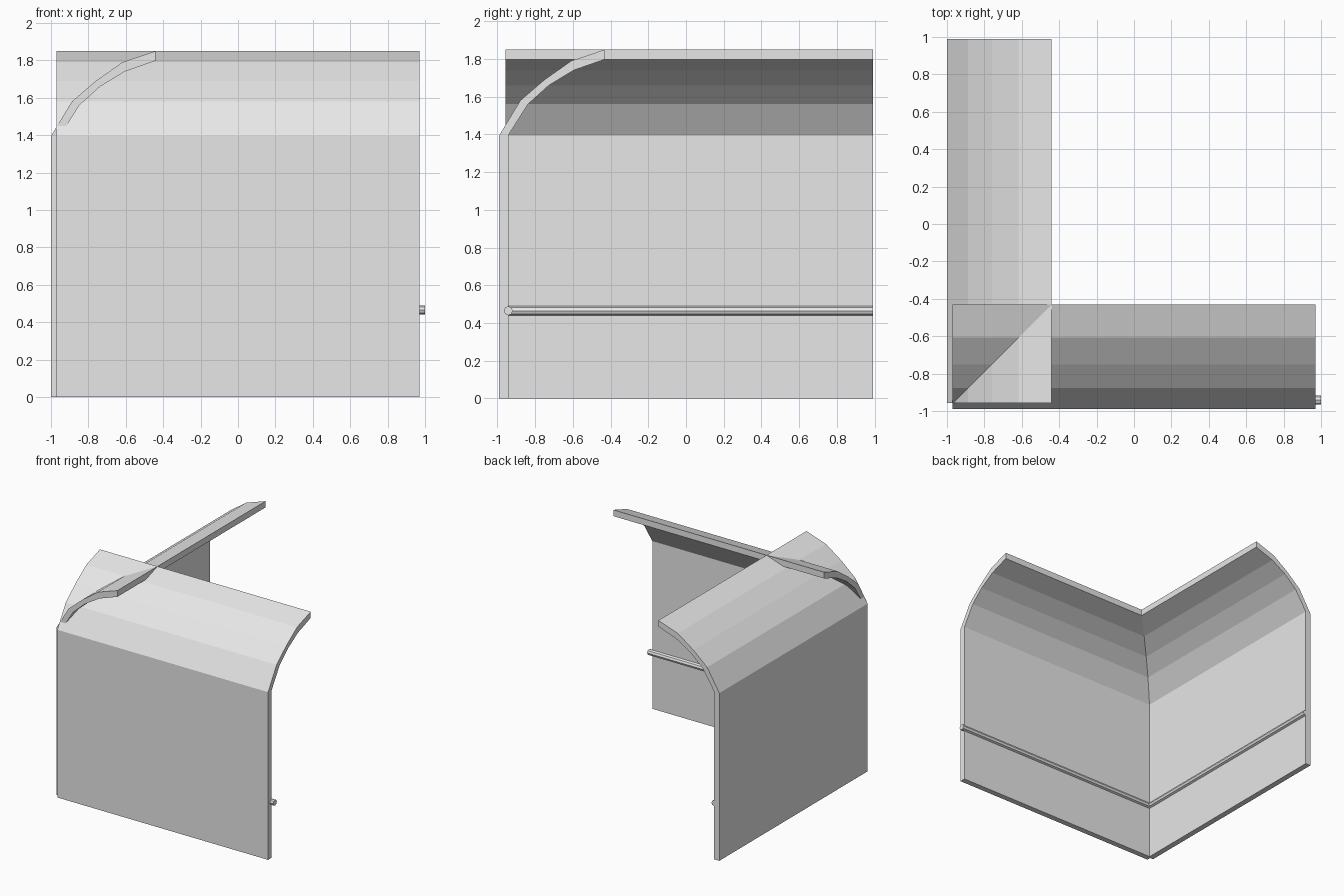
import bpy
import bmesh
from mathutils import Matrix, Vector

cube = bpy.data.objects.get("Cube")
if cube:
    bpy.data.objects.remove(cube, do_unlink=True)

grey = bpy.data.materials.new("light_grey")
grey.use_nodes = True
colour = (0.8, 0.8, 0.8, 1)
grey.diffuse_color = colour
grey.node_tree.nodes["Principled BSDF"].inputs["Base Color"].default_value = colour

# Wall section as (depth from the outer face, height): outer side, then inner side
OUTER = [(0, 0), (0, 1.395), (0.112, 1.58), (0.24, 1.69), (0.382, 1.79), (0.56, 1.85)]
INNER = [(0.56, 1.798), (0.395, 1.74), (0.263, 1.66), (0.152, 1.56), (0.048, 1.395), (0.048, 0)]
ROD_DEPTH, ROD_HEIGHT, ROD_RADIUS = 0.048, 0.465, 0.024


def finish(bm, name):
    bmesh.ops.recalc_face_normals(bm, faces=bm.faces)
    mesh = bpy.data.meshes.new(name)
    bm.to_mesh(mesh)
    bm.free()
    mesh.materials.append(grey)
    obj = bpy.data.objects.new(name, mesh)
    bpy.context.collection.objects.link(obj)


def panel(name, place, start, end):
    """Sweep the curved wall section from start to end."""
    bm = bmesh.new()
    rows = [[bm.verts.new(place(t, d, z)) for d, z in OUTER + INNER] for t in (start, end)]
    n, count = len(OUTER), len(OUTER + INNER)
    for i in range(count):
        j = (i + 1) % count
        bm.faces.new((rows[0][i], rows[0][j], rows[1][j], rows[1][i]))
    # End caps are split into quads across the thickness
    for row in rows:
        for i in range(n - 1):
            bm.faces.new((row[i], row[i + 1], row[count - 2 - i], row[count - 1 - i]))
    finish(bm, name)


def rod(name, place, start, end):
    """Lay a thin rail along the inner face of a wall."""
    a = Vector(place(start, ROD_DEPTH, ROD_HEIGHT))
    b = Vector(place(end, ROD_DEPTH, ROD_HEIGHT))
    turn = (b - a).to_track_quat("Z", "Y").to_matrix().to_4x4()
    bm = bmesh.new()
    bmesh.ops.create_cone(bm, cap_ends=True, segments=8, radius1=ROD_RADIUS,
                          radius2=ROD_RADIUS, depth=(b - a).length,
                          matrix=Matrix.Translation((a + b) / 2) @ turn)
    finish(bm, name)


def front(t, depth, z):
    return (t, depth - 0.99, z)


def right(t, depth, z):
    return (depth - 1, t, z)


# Two hooded walls crossing at the corner, each with a rail inside
panel("front_wall", front, -0.97, 0.97)
panel("right_wall", right, -0.957, 0.99)
rod("front_rail", front, -0.96, 1.0)
rod("right_rail", right, -0.95, 0.99)
